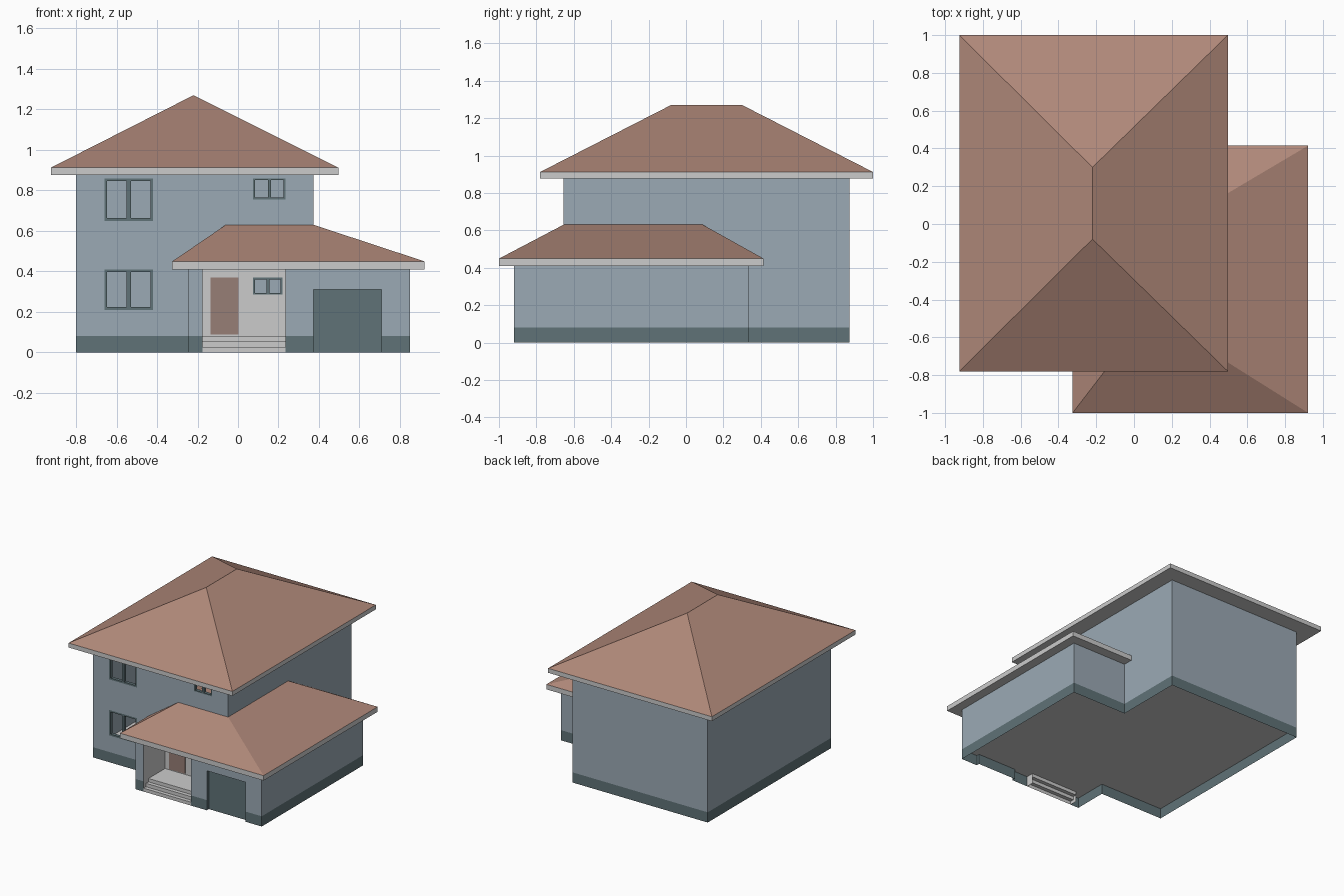
import bpy, bmesh

if "Cube" in bpy.data.objects:
    bpy.data.objects.remove(bpy.data.objects["Cube"])


def mat(name, rgb):
    m = bpy.data.materials.new(name)
    m.diffuse_color = (*rgb, 1)
    m.use_nodes = True
    m.node_tree.nodes["Principled BSDF"].inputs["Base Color"].default_value = m.diffuse_color
    return m


WALL = mat("wall_paint", (0.33, 0.40, 0.46))
BASE = mat("dark_trim", (0.115, 0.17, 0.185))
ROOF = mat("roof_tiles", (0.43, 0.245, 0.19))
DOOR = mat("door_brown", (0.31, 0.21, 0.18))
TRIM = mat("light_trim", (0.68, 0.68, 0.67))
FRONT = -0.655  # plane of the main front wall


def finish(name, bm, m):
    bmesh.ops.remove_doubles(bm, verts=bm.verts, dist=1e-5)
    bmesh.ops.recalc_face_normals(bm, faces=bm.faces)
    me = bpy.data.meshes.new(name)
    bm.to_mesh(me)
    bm.free()
    ob = bpy.data.objects.new(name, me)
    bpy.context.collection.objects.link(ob)
    if m:
        me.materials.append(m)
    return ob


def add_box(bm, x0, x1, y0, y1, z0, z1, top=None, floor=True, lid=True):
    """Box, or a tapered block when top=(x0, x1, y0, y1) is given."""
    a, b, c, d = top or (x0, x1, y0, y1)
    lo = [bm.verts.new(p) for p in ((x0, y0, z0), (x1, y0, z0), (x1, y1, z0), (x0, y1, z0))]
    hi = [bm.verts.new(p) for p in ((a, c, z1), (b, c, z1), (b, d, z1), (a, d, z1))]
    if floor:
        bm.faces.new(lo[::-1])
    if lid:
        bm.faces.new(hi)
    for i in range(4):
        j = (i + 1) % 4
        bm.faces.new((lo[i], lo[j], hi[j], hi[i]))


def box(name, dims, m, **opts):
    bm = bmesh.new()
    add_box(bm, *dims, **opts)
    return finish(name, bm, m)


def add_panel(bm, axis, pos, u0, u1, z0, z1, holes=()):
    """Upright panel facing x or y, split into a grid around rectangular holes."""
    us = sorted({u0, u1, *[u for h in holes for u in h[:2] if u0 < u < u1]})
    zs = sorted({z0, z1, *[z for h in holes for z in h[2:] if z0 < z < z1]})
    for a, b in zip(us, us[1:]):
        for c, d in zip(zs, zs[1:]):
            u, z = (a + b) / 2, (c + d) / 2
            if any(h[0] < u < h[1] and h[2] < z < h[3] for h in holes):
                continue
            pts = ((a, c), (b, c), (b, d), (a, d))
            bm.faces.new([bm.verts.new((pos, s, t) if axis == "x" else (s, pos, t)) for s, t in pts])


# Openings: x0, x1, z0, z1
WINDOWS = [(-0.66, -0.42, 0.65, 0.86), (-0.66, -0.42, 0.21, 0.41), (0.075, 0.235, 0.755, 0.86)]
PORCH_WINDOW = (0.075, 0.22, 0.285, 0.37)
PORCH = (-0.175, 0.235, 0.0, 0.41)
GARAGE = (0.373, 0.71, 0.0, 0.31)
# Where the main walls open into the wing
INTO_WING_FRONT = (-0.247, 0.373, 0.0, 0.41)
INTO_WING_SIDE = (FRONT, 0.338, 0.0, 0.41)

# Wall runs: axis, position, start, end, top, openings
MAIN = [("y", FRONT, -0.80, 0.373, 0.88, WINDOWS + [INTO_WING_FRONT]), ("y", 0.873, -0.80, 0.373, 0.88, []),
        ("x", -0.80, FRONT, 0.873, 0.88, []), ("x", 0.373, FRONT, 0.873, 0.88, [INTO_WING_SIDE])]
WING = [("y", -0.92, -0.247, 0.85, 0.41, [PORCH, GARAGE]), ("y", 0.338, 0.373, 0.85, 0.41, []),
        ("x", -0.247, -0.92, FRONT, 0.41, []), ("x", 0.85, -0.92, 0.338, 0.41, [])]

# Walls and the dark base band below them
for part, runs in (("main", MAIN), ("wing", WING)):
    upper, lower = bmesh.new(), bmesh.new()
    for axis, pos, u0, u1, top, holes in runs:
        add_panel(upper, axis, pos, u0, u1, 0.08, top, holes)
        add_panel(lower, axis, pos, u0, u1, 0.0, 0.08, holes)
    finish(part + "_walls", upper, WALL)
    finish(part + "_base", lower, BASE)

# Raised floor; the base below it is open
bm = bmesh.new()
for x0, x1, y0, y1 in ((-0.80, 0.373, FRONT, 0.873), (0.373, 0.71, -0.895, 0.338), (0.71, 0.85, -0.92, 0.338),
                       (-0.247, -0.175, -0.92, FRONT), (0.235, 0.373, -0.92, FRONT)):
    bm.faces.new([bm.verts.new((x, y, 0.08)) for x, y in ((x0, y0), (x1, y0), (x1, y1), (x0, y1))])
finish("floor", bm, None)

# Roofs with flat eave boards
box("main_eaves", (-0.925, 0.497, -0.78, 1.0, 0.877, 0.912), TRIM, lid=False)
box("main_roof", (-0.925, 0.497, -0.78, 1.0, 0.912, 1.27), ROOF, top=(-0.22, -0.22, -0.08, 0.30), floor=False)
box("wing_eaves", (-0.325, 0.922, -1.0, 0.415, 0.41, 0.449), TRIM, lid=False)
box("wing_roof", (-0.325, 0.922, -1.0, 0.415, 0.449, 0.63), ROOF, top=(-0.06, 0.373, FRONT, 0.09), floor=False)

# Porch lining
bm = bmesh.new()
add_panel(bm, "y", FRONT, PORCH[0], PORCH[1], 0.08, 0.41, [PORCH_WINDOW])
for x in PORCH[:2]:
    add_panel(bm, "x", x, -0.92, FRONT, 0.08, 0.41)
finish("porch_lining", bm, TRIM)

# Porch steps and floor as a stair profile swept across the opening
profile = [(-0.92, 0)]
for i in range(3):
    y, z = -0.92 + 0.03 * i, 0.08 * (i + 1) / 3
    profile += [(y, z), (y + 0.03 if i < 2 else FRONT, z)]
bm = bmesh.new()
x0, x1 = PORCH[:2]
for (ya, za), (yb, zb) in zip(profile, profile[1:]):
    bm.faces.new([bm.verts.new(p) for p in ((x0, ya, za), (x1, ya, za), (x1, yb, zb), (x0, yb, zb))])
for x in (x0, x1):
    add_panel(bm, "x", x, -0.92, -0.86, 0.0, 0.08)
finish("porch_steps", bm, TRIM)

# Doors
box("front_door", (-0.135, 0.002, -0.661, -0.65, 0.088, 0.37), DOOR)
bm = bmesh.new()
x0, x1, z0, z1 = GARAGE
add_panel(bm, "y", -0.895, x0, x1, z0, z1)
for x in (x0, x1):
    add_panel(bm, "x", x, -0.92, -0.895, z0, z1)
bm.faces.new([bm.verts.new(p) for p in ((x0, -0.92, z1), (x1, -0.92, z1), (x1, -0.895, z1), (x0, -0.895, z1))])
finish("garage_door", bm, BASE)


# Open window frames with two sashes
def window(name, x0, x1, z0, z1):
    w = 0.013 if x1 - x0 > 0.2 else 0.009
    mid = (x0 + x1) / 2
    bm = bmesh.new()
    for a, b in ((x0, x0 + w), (mid - w * 0.8, mid + w * 0.8), (x1 - w, x1)):
        add_box(bm, a, b, FRONT, FRONT + 0.025, z0, z1)
    for a, b in ((z0, z0 + w), (z1 - w, z1)):
        for c, d in ((x0 + w, mid - w * 0.8), (mid + w * 0.8, x1 - w)):
            add_box(bm, c, d, FRONT, FRONT + 0.025, a, b)
    finish(name, bm, BASE)


for i, spec in enumerate(WINDOWS + [PORCH_WINDOW]):
    window(f"window_frame_{i + 1}", *spec)
